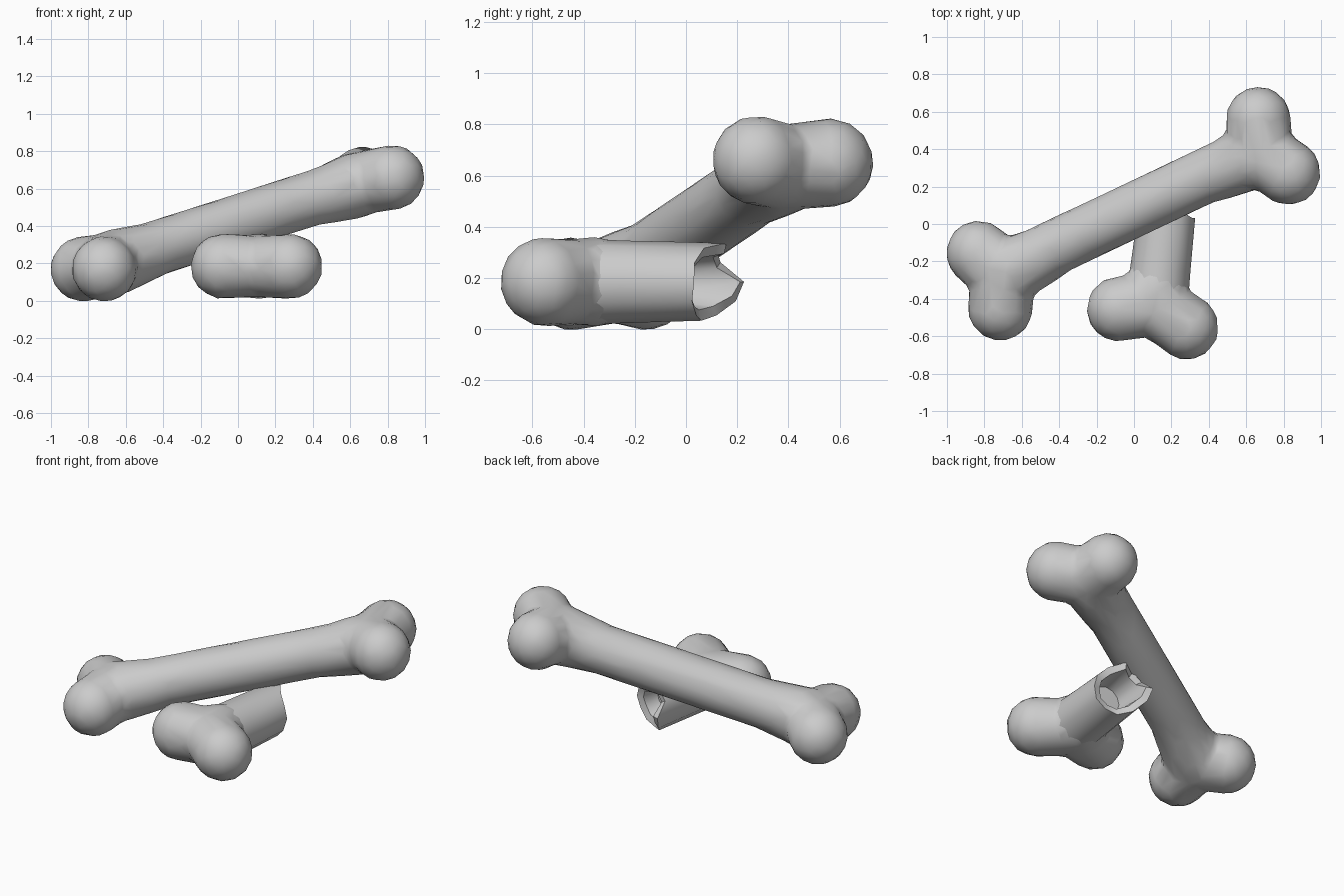
import bpy, bmesh, math
from mathutils import Vector

if "Cube" in bpy.data.objects:
    bpy.data.objects.remove(bpy.data.objects["Cube"])


def sphere_points(c, r, n=160):
    pts = []
    for i in range(n):
        z = 1 - (2 * i + 1) / n
        a = i * 2.399963
        s = math.sqrt(1 - z * z)
        pts.append(c + Vector((s * math.cos(a), s * math.sin(a), z)) * r)
    return pts


def capsule(bm, c1, r1, c2, r2):
    """Tapered capsule: convex hull of two spheres."""
    verts = [bm.verts.new(p) for p in sphere_points(c1, r1) + sphere_points(c2, r2)]
    bmesh.ops.convex_hull(bm, input=verts)
    loose = [v for v in verts if v.is_valid and not v.link_faces]
    bmesh.ops.delete(bm, geom=loose, context='VERTS')


def add_object(name, bm):
    bmesh.ops.recalc_face_normals(bm, faces=bm.faces[:])
    mesh = bpy.data.meshes.new(name)
    bm.to_mesh(mesh)
    bm.free()
    ob = bpy.data.objects.new(name, mesh)
    bpy.context.collection.objects.link(ob)
    return ob


def blend(ob):
    """Fuse overlapping capsules into one soft low-poly skin."""
    m = ob.modifiers.new("fuse", 'REMESH')
    m.mode = 'VOXEL'
    m.voxel_size = 0.02
    m.use_smooth_shade = True
    m = ob.modifiers.new("soften", 'SMOOTH')
    m.factor = 0.5
    m.iterations = 12
    m = ob.modifiers.new("low_poly", 'DECIMATE')
    m.ratio = 0.06


def bone_end(bm, knob_a, knob_b, inward, flare, r=0.176):
    """Two knobs meeting at a joint that flares from the shaft."""
    a, b = Vector(knob_a), Vector(knob_b)
    joint = (a + b) / 2 + inward * 0.08
    capsule(bm, a, r, joint, 0.168)
    capsule(bm, b, r, joint, 0.168)
    capsule(bm, joint + inward * 0.06, 0.178, joint + inward * flare, 0.15)
    return joint


# Whole bone, leaning up to the right
bm = bmesh.new()
axis = Vector((1.52, 0.73, 0.49)).normalized()
j1 = bone_end(bm, (-0.83, -0.155, 0.17), (-0.715, -0.45, 0.17), axis, 0.28)
j2 = bone_end(bm, (0.665, 0.56, 0.65), (0.825, 0.275, 0.66), -axis, 0.28)
up = Vector((0, 0.012, 0.005))
capsule(bm, j1 + up, 0.149, j2 + up, 0.149)
blend(add_object("whole_bone", bm))

# Knobbed end of the broken bone
bm = bmesh.new()
d = Vector((0.12, 1, 0)).normalized()
bone_end(bm, (-0.08, -0.455, 0.185), (0.28, -0.552, 0.185), d, 0.15)
blend(add_object("broken_bone_end", bm))

# Hollow broken shaft with a jagged rim
rim = [0.05, 0.05, 0.08, 0.16, 0.11, 0.12, 0.21, 0.18, 0.11, 0.06, 0.05, 0.04]
n = len(rim)
side = Vector((d.y, -d.x, 0))
base = Vector((0.17, 0, 0.185))
bm = bmesh.new()


def ring(radius, offsets):
    out = []
    for i, y in enumerate(offsets):
        a = 2 * math.pi * i / n
        p = base + d * y + (side * math.cos(a) + Vector((0, 0, 1)) * math.sin(a)) * radius
        out.append(bm.verts.new(p))
    return out


rings = [ring(0.168, [-0.4] * n), ring(0.161, [-0.24] * n), ring(0.152, rim),
         ring(0.11, [y - 0.01 for y in rim]), ring(0.09, [-0.06] * n)]
for r1, r2 in zip(rings, rings[1:]):
    for i in range(n):
        k = (i + 1) % n
        bm.faces.new((r1[i], r1[k], r2[k], r2[i]))
bm.faces.new(rings[0])
bm.faces.new(rings[-1])
shaft = add_object("broken_shaft", bm)
bpy.context.view_layer.objects.active = shaft
shaft.select_set(True)
bpy.ops.object.shade_smooth_by_angle(angle=math.radians(40))
